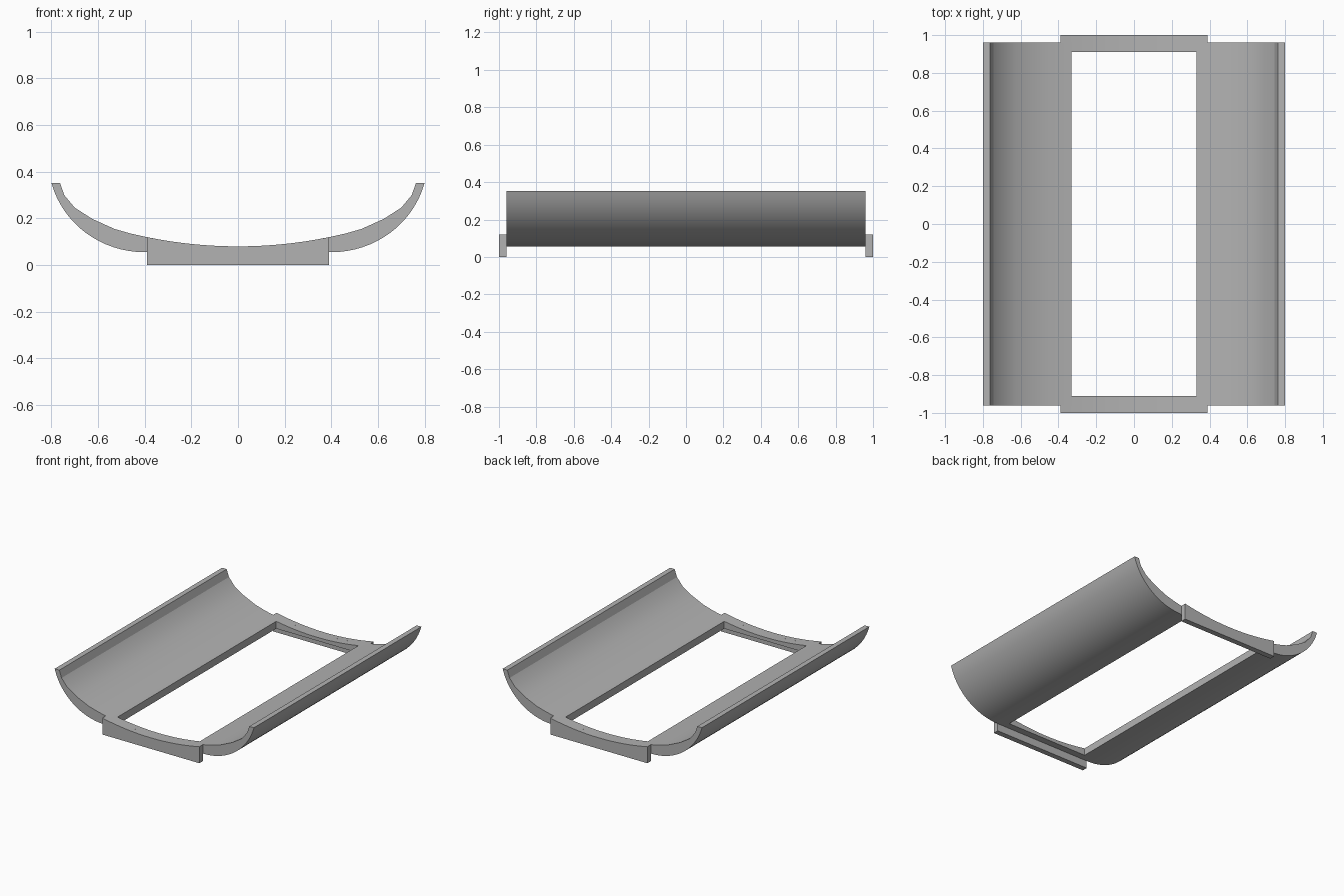
import bpy
import bmesh
from math import sin, cos, radians

if "Cube" in bpy.data.objects:
    bpy.data.objects.remove(bpy.data.objects["Cube"])

HALF_OPENING = 0.33
HALF_PLATE = 0.39
WING_END = 0.96
UNDERSIDE = 0.055

grey = bpy.data.materials.new("mid grey")
grey.use_nodes = True
colour = (0.45, 0.45, 0.45, 1)
grey.diffuse_color = colour
grey.node_tree.nodes["Principled BSDF"].inputs["Base Color"].default_value = colour


def arc_height(x):
    """Shallow dished curve shared by the end bars and wing tops."""
    return 0.08 + 0.26 * x * x


def extrude_profile(name, profile, y0, y1):
    """Solid with an x-z profile swept along y."""
    bm = bmesh.new()
    face = bm.faces.new([bm.verts.new((x, y0, z)) for x, z in profile])
    swept = bmesh.ops.extrude_face_region(bm, geom=[face])
    verts = [v for v in swept["geom"] if isinstance(v, bmesh.types.BMVert)]
    bmesh.ops.translate(bm, verts=verts, vec=(0, y1 - y0, 0))
    bmesh.ops.recalc_face_normals(bm, faces=bm.faces)
    mesh = bpy.data.meshes.new(name)
    bm.to_mesh(mesh)
    bm.free()
    mesh.materials.append(grey)
    obj = bpy.data.objects.new(name, mesh)
    bpy.context.collection.objects.link(obj)
    bpy.ops.object.select_all(action="DESELECT")
    obj.select_set(True)
    bpy.context.view_layer.objects.active = obj
    bpy.ops.object.shade_smooth_by_angle(angle=radians(20))
    return obj


def bar_profile(half_width, bottom, steps=16):
    """Flat underside with a dished top."""
    xs = [half_width * (1 - 2 * i / steps) for i in range(steps + 1)]
    return [(-half_width, bottom), (half_width, bottom)] + [(x, arc_height(x)) for x in xs]


# Curved side wings: elliptical outside, dished inside, narrow flat rim
outer = [(HALF_OPENING, UNDERSIDE)]
for i in range(17):
    a = radians(-90 + 75.1 * i / 16)
    outer.append((0.4 + 0.414 * cos(a), 0.455 + 0.4 * sin(a)))
inner = [(0.763, 0.352), (0.745, 0.3), (0.7, 0.246), (0.625, 0.198), (0.53, 0.155),
         (0.46, 0.135), (HALF_PLATE, arc_height(HALF_PLATE)),
         (HALF_OPENING, arc_height(HALF_OPENING))]
for side, label in ((1, "left"), (-1, "right")):
    extrude_profile(label + "_wing", [(side * x, z) for x, z in outer + inner],
                    -WING_END, WING_END)

# End plates reaching the floor, with a thinner ledge bridging the wings inside
for side, label in ((-1, "front"), (1, "back")):
    extrude_profile(label + "_end_plate", bar_profile(HALF_PLATE, 0), side * WING_END, side * 1.0)
    extrude_profile(label + "_inner_ledge", bar_profile(HALF_OPENING, UNDERSIDE),
                    side * 0.91, side * WING_END)
